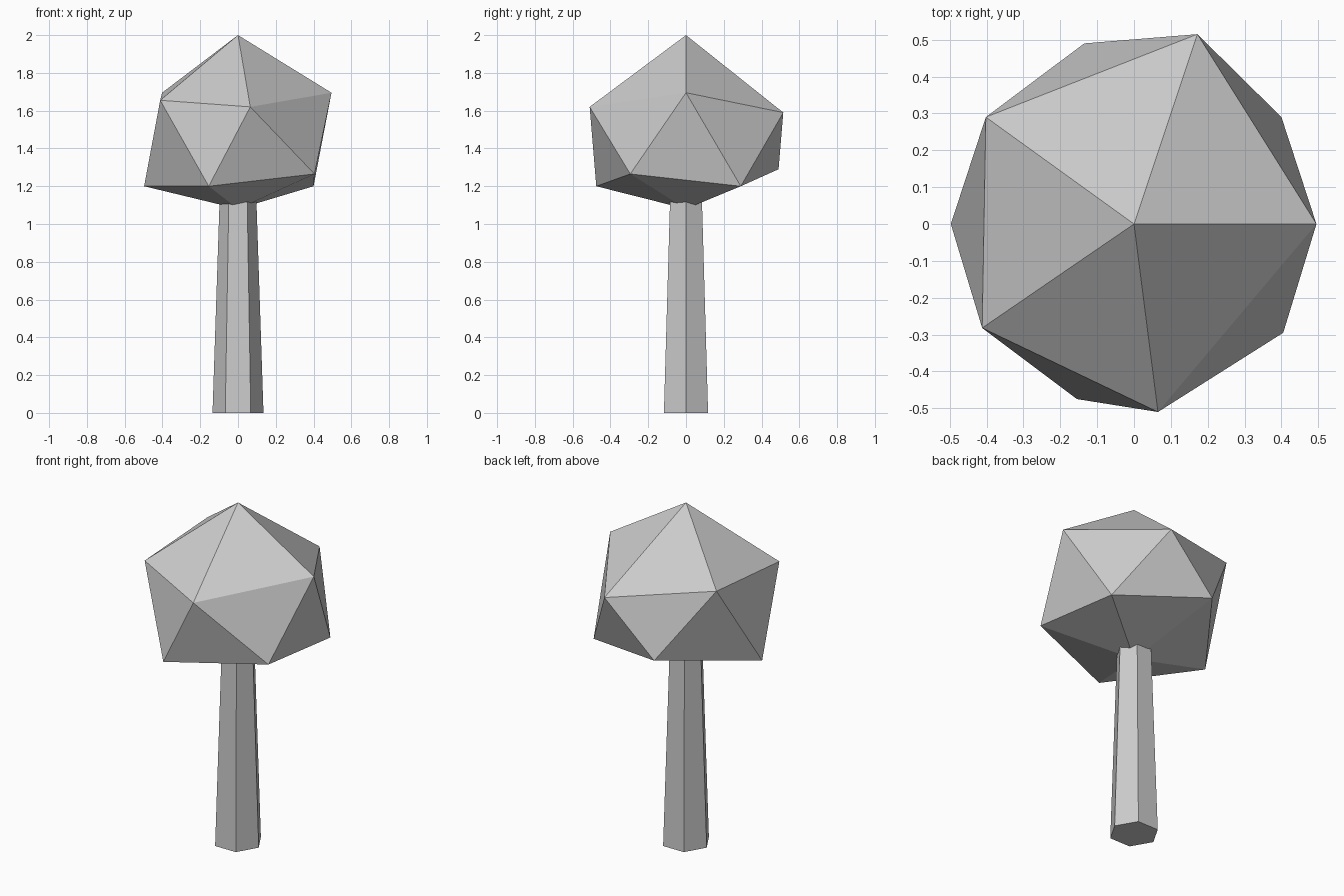
import bpy, bmesh

if "Cube" in bpy.data.objects:
    bpy.data.objects.remove(bpy.data.objects["Cube"])


def make_object(name, bm):
    bmesh.ops.recalc_face_normals(bm, faces=bm.faces[:])
    mesh = bpy.data.meshes.new(name)
    bm.to_mesh(mesh)
    bm.free()
    obj = bpy.data.objects.new(name, mesh)
    bpy.context.collection.objects.link(obj)
    return obj


# Trunk: tapered hexagonal column, its top sunk into the crown
bpy.ops.mesh.primitive_cylinder_add(vertices=6, radius=1, depth=1.2, location=(0, 0, 0.6))
trunk = bpy.context.object
trunk.name = "trunk"
bpy.ops.object.transform_apply(location=True)
bm = bmesh.new()
bm.from_mesh(trunk.data)
for v in bm.verts:
    r = 0.135 if v.co.z < 0.6 else 0.095
    # swap x and y so that corners point along x
    v.co.x, v.co.y = v.co.y * r, -v.co.x * r
bm.to_mesh(trunk.data)
bm.free()

# Crown: irregular 20-sided ball made of two staggered rings and two poles
upper = [(0.495, 0, 1.695), (0.172, 0.515, 1.59), (-0.402, 0.29, 1.695),
         (-0.412, -0.282, 1.655), (0.065, -0.51, 1.62)]
lower = [(0.40, 0.29, 1.2), (-0.135, 0.49, 1.29), (-0.497, 0, 1.2),
         (-0.155, -0.475, 1.2), (0.405, -0.295, 1.265)]
bm = bmesh.new()
top = bm.verts.new((0, 0, 2.0))
bottom = bm.verts.new((0, 0, 1.08))
up = [bm.verts.new(p) for p in upper]
lo = [bm.verts.new(p) for p in lower]
for i in range(5):
    j = (i + 1) % 5
    bm.faces.new((top, up[i], up[j]))
    bm.faces.new((up[i], lo[i], up[j]))
    bm.faces.new((lo[i], lo[j], up[j]))
    bm.faces.new((bottom, lo[j], lo[i]))
make_object("crown", bm)
